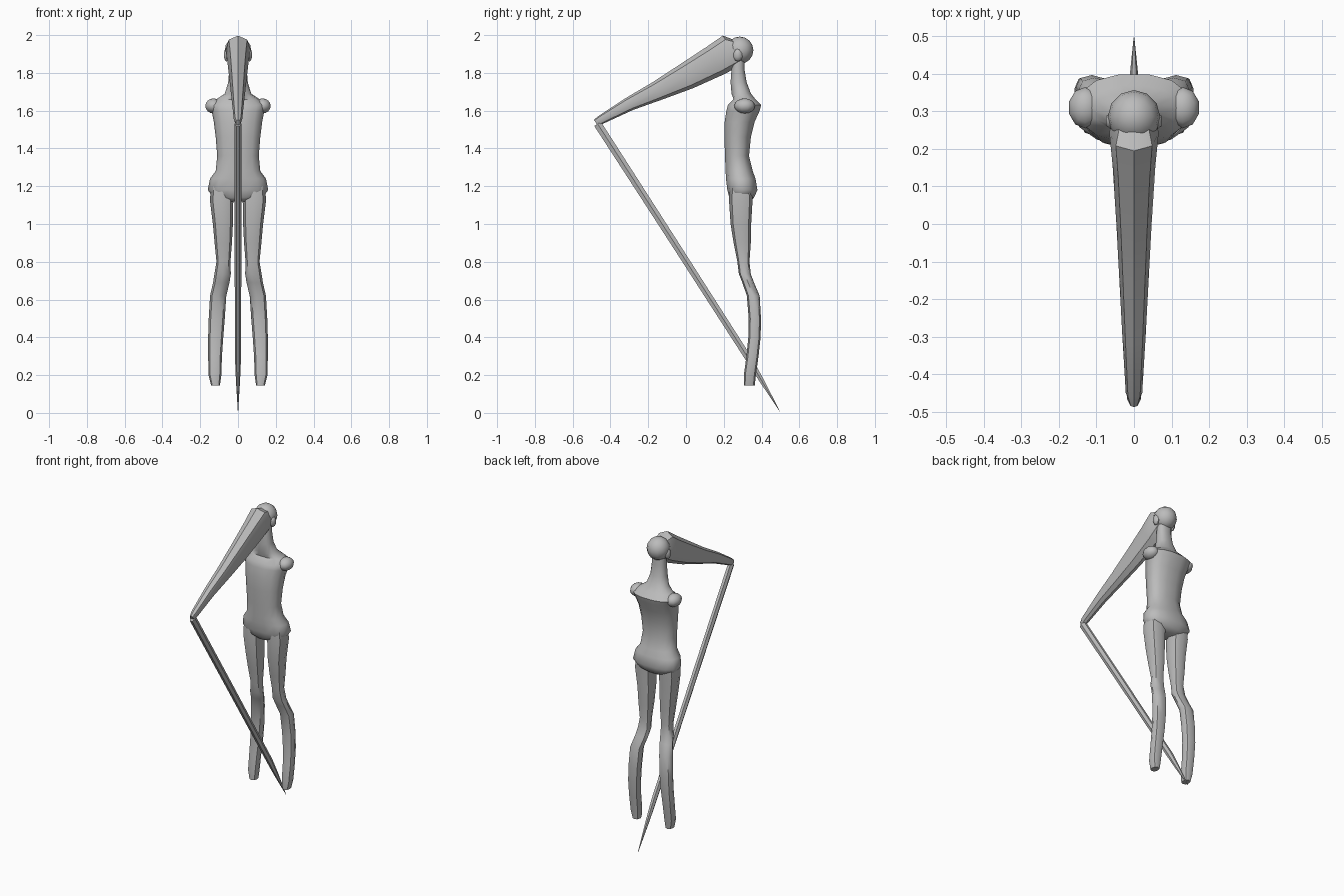
import bpy, bmesh, math
from mathutils import Vector

if "Cube" in bpy.data.objects:
    bpy.data.objects.remove(bpy.data.objects["Cube"])

grey = bpy.data.materials.new("clay grey")
grey.diffuse_color = (0.5, 0.5, 0.5, 1)
grey.use_nodes = True
grey.node_tree.nodes["Principled BSDF"].inputs["Base Color"].default_value = grey.diffuse_color


def finish(bm, name, angle):
    bmesh.ops.recalc_face_normals(bm, faces=bm.faces)
    mesh = bpy.data.meshes.new(name)
    bm.to_mesh(mesh)
    bm.free()
    ob = bpy.data.objects.new(name, mesh)
    bpy.context.collection.objects.link(ob)
    mesh.materials.append(grey)
    bpy.ops.object.select_all(action='DESELECT')
    bpy.context.view_layer.objects.active = ob
    ob.select_set(True)
    bpy.ops.object.shade_smooth_by_angle(angle=math.radians(angle))
    return ob


def loft(name, rings, sides, power=1.0, angle=40):
    """Skin rings of (x, y, z, half width, half depth, tilt of depth axis in degrees)."""
    bm = bmesh.new()
    loops = []
    for x, y, z, hx, hd, tilt in rings:
        t = math.radians(tilt)
        axis = Vector((0, math.cos(t), math.sin(t)))
        loop = []
        for i in range(sides):
            a = 2 * math.pi * i / sides
            c, s = math.cos(a), math.sin(a)
            c = math.copysign(abs(c) ** power, c)
            s = math.copysign(abs(s) ** power, s)
            loop.append(bm.verts.new(Vector((x + hx * c, y, z)) + axis * hd * s))
        loops.append(loop)
    for a, b in zip(loops, loops[1:]):
        for i in range(sides):
            j = (i + 1) % sides
            bm.faces.new((a[i], a[j], b[j], b[i]))
    bm.faces.new(loops[0])
    bm.faces.new(loops[-1])
    return finish(bm, name, angle)


def ball(name, centre, radii, segments, rings):
    bm = bmesh.new()
    bmesh.ops.create_uvsphere(bm, u_segments=segments, v_segments=rings, radius=1)
    for v in bm.verts:
        v.co = Vector(centre) + Vector(v.co[k] * radii[k] for k in range(3))
    return finish(bm, name, 50)


# Torso and neck: z, front y, back y, half width
torso = [(1.12, .245, .34, .06), (1.14, .228, .362, .13), (1.18, .217, .38, .16),
         (1.24, .21, .37, .148), (1.28, .208, .355, .118), (1.36, .205, .335, .11),
         (1.46, .202, .345, .118), (1.54, .203, .365, .128), (1.6, .212, .392, .14),
         (1.63, .22, .40, .15), (1.66, .25, .37, .115), (1.69, .24, .345, .07),
         (1.75, .235, .322, .052), (1.82, .24, .31, .046), (1.92, .25, .31, .045)]
loft("torso", [(0, (f + b) / 2, z, w, (b - f) / 2, 0) for z, f, b, w in torso], 14, .85, 50)

# Legs: z, front y, back y, inner x, outer x
leg = [(1.2, .23, .355, .02, .145), (1.12, .228, .352, .025, .148), (1.0, .236, .345, .027, .133),
       (.9, .252, .343, .032, .124), (.8, .272, .336, .04, .114), (.735, .28, .343, .038, .125),
       (.69, .298, .36, .045, .132), (.62, .322, .39, .062, .148), (.5, .332, .397, .07, .155),
       (.4, .33, .395, .078, .158), (.3, .32, .384, .085, .158), (.2, .306, .37, .088, .156),
       (.145, .306, .364, .096, .142)]
for side, sx in (("left", 1), ("right", -1)):
    loft(side + "_leg", [(sx * (i + o) / 2, (f + b) / 2, z, (o - i) / 2, (b - f) / 2, 0)
                         for z, f, b, i, o in leg], 8, .85, 50)
    ball(side + "_shoulder", (sx * .13, .31, 1.625), (.045, .055, .04), 10, 8)
    ball(side + "_ear", (sx * .06, .275, 1.895), (.018, .025, .035), 6, 5)

# Head and the long snout
ball("head", (0, .285, 1.92), (.07, .072, .072), 12, 8)
snout = [(-.477, 1.535, .012, .02), (-.45, 1.552, .022, .024), (-.3, 1.635, .031, .037),
         (-.15, 1.705, .039, .053), (0, 1.78, .047, .072), (.155, 1.865, .057, .086),
         (.245, 1.92, .066, .092), (.29, 1.93, .05, .05)]
loft("snout", [(0, y, z, w, h, 123) for y, z, w, h in snout], 8, .9, 40)

# Thin spike hanging from the snout tip
spike = [(-.468, 1.53, .018, .024), (-.07, .913, .018, .022), (.33, .29, .016, .02),
         (.4, .172, .011, .014), (.497, .008, .001, .001)]
loft("spike", [(0, y, z, w, h, 32.8) for y, z, w, h in spike], 6, 1.0, 30)
